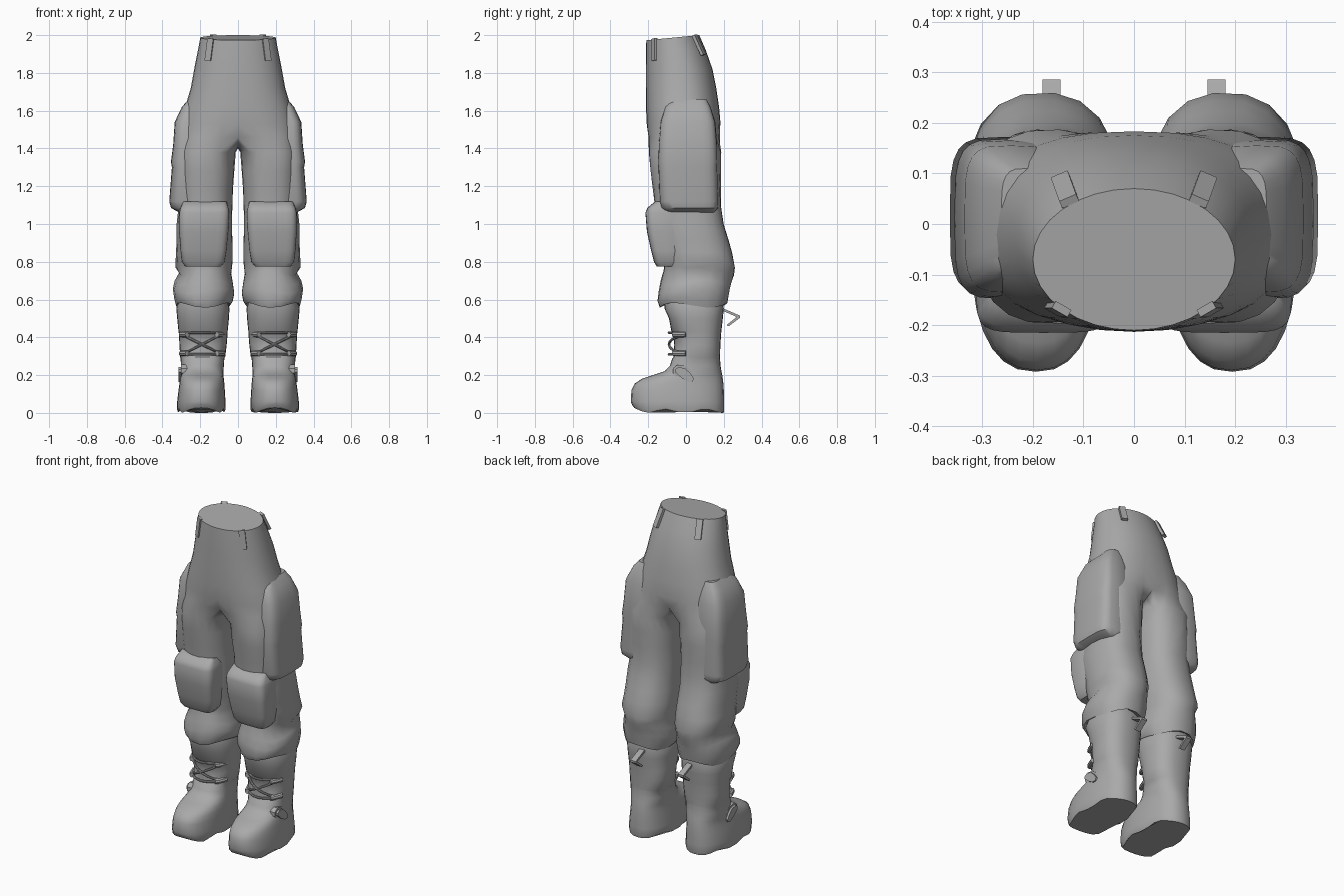
import bpy, bmesh, math
from mathutils import Vector

if "Cube" in bpy.data.objects:
    bpy.data.objects.remove(bpy.data.objects["Cube"])

grey = bpy.data.materials.new("plain grey")
grey.diffuse_color = (0.40, 0.40, 0.40, 1)
grey.use_nodes = True
grey.node_tree.nodes["Principled BSDF"].inputs["Base Color"].default_value = grey.diffuse_color


def finish(name, bm, smooth=40, mirror=True):
    bmesh.ops.recalc_face_normals(bm, faces=bm.faces)
    me = bpy.data.meshes.new(name)
    bm.to_mesh(me)
    bm.free()
    ob = bpy.data.objects.new(name, me)
    bpy.context.collection.objects.link(ob)
    me.materials.append(grey)
    bpy.ops.object.select_all(action='DESELECT')
    ob.select_set(True)
    bpy.context.view_layer.objects.active = ob
    bpy.ops.object.shade_smooth_by_angle(angle=math.radians(smooth))
    if mirror:
        m = ob.modifiers.new("Mirror", 'MIRROR')
        m.merge_threshold = 0.002
    return ob


def oval(a, x0, x1, y0, y1, n):
    """Point on a rounded-box outline; a = 0 faces outward (+x)."""
    c, s = math.cos(a), math.sin(a)
    f = lambda v: math.copysign(abs(v) ** (2 / n), v) if abs(v) > 1e-6 else 0
    return (x0 + x1) / 2 + (x1 - x0) / 2 * f(c), (y0 + y1) / 2 + (y1 - y0) / 2 * f(s)


def bridge(bm, a, b, closed=True):
    n = len(a)
    for i in range(n if closed else n - 1):
        j = (i + 1) % n
        bm.faces.new((a[i], a[j], b[j], b[i]))


def loft(name, rows, n=2.6, seg=24, warp=None, smooth=40):
    """Stack of rounded outlines: z, x0, x1, y0, y1."""
    bm = bmesh.new()
    prev = None
    for k, (z, *box) in enumerate(rows):
        ring = []
        for i in range(seg):
            x, y = oval(2 * math.pi * i / seg, *box, n)
            ring.append(bm.verts.new((x, y, warp(k, x, y, z) if warp else z)))
        if prev:
            bridge(bm, prev, ring)
        else:
            bm.faces.new(ring)
        prev = ring
    bm.faces.new(prev)
    return finish(name, bm, smooth)


# Trousers: half pelvis arcs that close into one leg at the crotch
OUT, INN = 17, 5
pelvis = [(1.985, .20, -.21, .07), (1.92, .212, -.212, .105), (1.82, .232, -.213, .14),
          (1.72, .25, -.213, .16), (1.62, .28, -.212, .175), (1.53, .305, -.208, .183),
          (1.46, .315, -.204, .186)]
legs = [(1.38, .012, .318, -.197, .187, 2.5), (1.28, .02, .32, -.188, .187, 2.5),
        (1.18, .027, .32, -.175, .186, 2.5), (1.09, .03, .315, -.165, .187, 2.5),
        (1.0, .032, .325, -.16, .20, 2.5), (.92, .03, .325, -.15, .225, 2.4),
        (.85, .028, .328, -.13, .245, 2.3), (.78, .03, .332, -.115, .26, 2.3),
        (.74, .036, .312, -.12, .255, 2.3), (.69, .026, .335, -.135, .24, 2.3),
        (.645, .02, .345, -.145, .232, 2.3), (.60, .028, .338, -.152, .225, 2.3),
        (.57, .042, .328, -.14, .22, 2.3), (.59, .07, .30, -.10, .19, 2.3)]
bm = bmesh.new()
prev = None
for k, (z, w, y0, y1) in enumerate(pelvis):
    ring = []
    for i in range(OUT):
        t = i / (OUT - 1) * 2 - 1
        x, y = oval(t * math.pi / 2, -w, w, y0, y1, 2.0 + .09 * k)
        if i in (0, OUT - 1):
            x = 0
        zz = z
        if k == 0:
            zz = 1.973 + .027 * (y + .21) / .28
        if k == len(pelvis) - 1:
            y *= 1 - .10 * max(0, 1 - x / .1)
        ring.append(bm.verts.new((x, y, zz)))
    if prev:
        bridge(bm, prev, ring, False)
    else:
        bm.faces.new(ring)
    prev = ring
ya, yb = prev[-1].co.y, prev[0].co.y
for i in range(INN):
    t = (i + 1) / (INN + 1)
    prev.append(bm.verts.new((0, ya + (yb - ya) * t, 1.46 - .06 * math.sin(t * math.pi))))
for k, (z, x0, x1, y0, y1, n) in enumerate(legs):
    ring = []
    spread = math.radians(min(155, 125 + k * 10))
    for i in range(OUT + INN):
        if i < OUT:
            a = (i / (OUT - 1) * 2 - 1) * spread
        else:
            a = spread + (i - OUT + 1) / (INN + 1) * (2 * math.pi - 2 * spread)
        x, y = oval(a, x0, x1, y0, y1, n)
        # soft cloth folds around the shin
        if z < .82:
            z2 = z + .013 * math.sin(3 * a + k * .8)
        else:
            z2 = z
        ring.append(bm.verts.new((x, y, z2)))
    bridge(bm, prev, ring)
    prev = ring
bm.faces.new(prev)
finish("trousers", bm, 60)

# Cargo pockets on the outer thighs
loft("cargo_pocket", [
    (1.66, .15, .262, -.08, .11), (1.62, .15, .297, -.11, .13), (1.54, .15, .335, -.135, .155),
    (1.42, .15, .343, -.145, .165), (1.33, .15, .355, -.148, .168), (1.30, .15, .350, -.147, .167),
    (1.12, .15, .364, -.14, .172), (1.085, .15, .355, -.13, .17), (1.06, .15, .31, -.11, .15)],
     n=4, smooth=45)

# Knee pads
loft("knee_pad", [
    (1.12, .06, .29, -.163, -.02), (1.085, .05, .305, -.205, -.02), (1.06, .045, .312, -.215, -.02),
    (.96, .05, .312, -.207, -.02), (.86, .06, .305, -.185, -.02), (.80, .07, .298, -.17, -.02),
    (.775, .09, .28, -.155, -.02)], n=5, smooth=45)


# Boots with a wavy sole
def sole(k, x, y, z):
    if k > 1:
        return z
    return z + .010 + .010 * math.cos(y * 30 - 3) + .018 * max(0, (-y - .2) / .09)


loft("boot", [
    (0.0, .072, .318, -.275, .198), (.012, .066, .322, -.287, .202), (.06, .066, .322, -.292, .202),
    (.12, .070, .315, -.289, .20), (.155, .072, .310, -.272, .198), (.18, .075, .306, -.235, .195),
    (.20, .077, .303, -.175, .192), (.22, .077, .302, -.115, .188), (.25, .075, .302, -.085, .183),
    (.29, .072, .304, -.072, .18), (.295, .068, .306, -.066, .18), (.36, .060, .31, -.062, .182),
    (.42, .055, .313, -.067, .186), (.43, .055, .315, -.077, .187), (.50, .048, .322, -.09, .195),
    (.555, .045, .327, -.115, .20), (.60, .06, .31, -.11, .19)], n=2.4, seg=28, warp=sole)


# Tubes for laces and eyelets
def tube(name, paths, r):
    bm = bmesh.new()
    for path in paths:
        pts = [Vector(p) for p in path]
        rings = []
        for i, p in enumerate(pts):
            d = (pts[min(i + 1, len(pts) - 1)] - pts[max(i - 1, 0)]).normalized()
            u = d.cross(Vector((0, 0, 1))).normalized()
            v = d.cross(u)
            rings.append([bm.verts.new(p + r * (u * math.cos(a) + v * math.sin(a)))
                          for a in [j * math.pi / 4 for j in range(8)]])
        for a, b in zip(rings, rings[1:]):
            bridge(bm, a, b)
        bm.faces.new(rings[0])
        bm.faces.new(rings[-1])
    finish(name, bm)


def lace(za, zb):
    return [(.105 + .172 * t, -.04 - .05 * math.sin(t * math.pi) ** .7, za + (zb - za) * t)
            for t in [i / 8 for i in range(9)]]


tube("laces", [lace(.425, .425), lace(.31, .31), lace(.405, .32), lace(.32, .405)], .007)
tube("eyelets", [[(x + s * .02, 0, z), (x, -.05, z), (x - s * .012, -.066, z)]
                 for x, s in ((.10, -1), (.28, 1)) for z in (.315, .415)], .015)


# Flat outlines in the y-z plane, thickened along x
def slab(name, outline, x0, x1, bevel=0):
    bm = bmesh.new()
    a = [bm.verts.new((x0, y, z)) for y, z in outline]
    b = [bm.verts.new((x1, y, z)) for y, z in outline]
    bridge(bm, a, b)
    bm.faces.new(a)
    top = bm.faces.new(b)
    if bevel:
        bmesh.ops.bevel(bm, geom=list(top.edges), offset=bevel, segments=2, affect='EDGES')
    finish(name, bm)


slab("ankle_buckle", [(-.07, .235), (-.045, .255), (0, .248), (.03, .22), (.055, .185),
                      (.045, .155), (.01, .152), (-.03, .175), (-.07, .21)], .25, .314, .012)

# Heel pull tab: a folded ribbon
slab("pull_tab", [(.17, .555), (.20, .552), (.285, .515), (.285, .503), (.225, .458), (.215, .465),
                  (.268, .508), (.20, .538), (.17, .54)], .145, .181)


# Belt loops: thin strips following the waist
def belt_loop(name, top, bottom, outward, width=.036, thick=.016):
    t, b, n = Vector(top), Vector(bottom), Vector(outward).normalized()
    side = n.cross(t - b).normalized() * width / 2
    bm = bmesh.new()
    rings = []
    for p in (t, b):
        rings.append([bm.verts.new(p + s * side + o * n * thick / 2)
                      for s, o in ((-1, -1), (1, -1), (1, 1), (-1, 1))])
    bridge(bm, *rings)
    bm.faces.new(rings[0])
    bm.faces.new(rings[1])
    finish(name, bm)


belt_loop("front_belt_loop", (.143, -.168, 1.982), (.158, -.168, 1.865), (.5, -.87, 0))
belt_loop("back_belt_loop", (.128, .045, 2.0), (.145, .092, 1.895), (.4, .9, .35))
